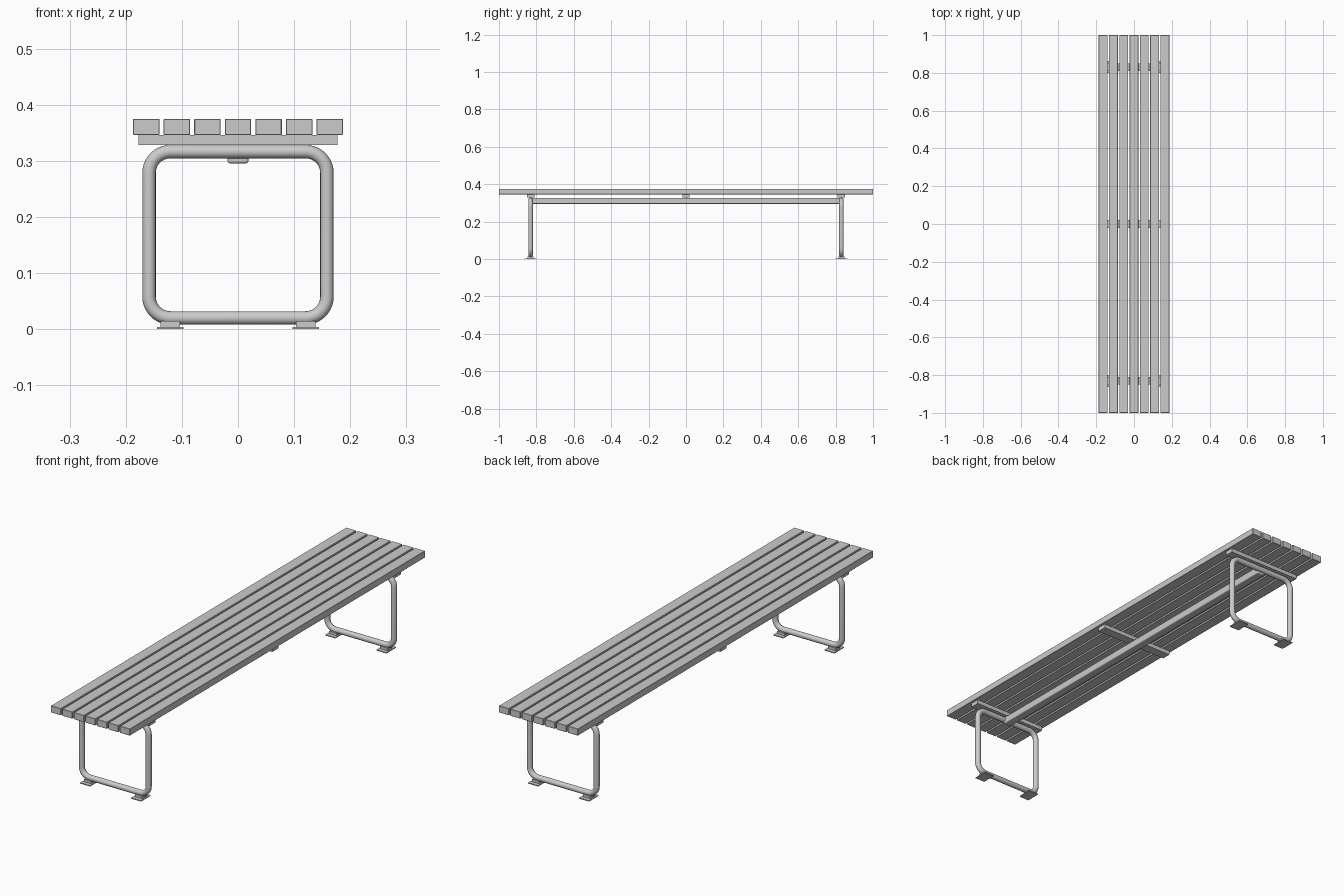
import bpy, bmesh, math

if "Cube" in bpy.data.objects:
    bpy.data.objects.remove(bpy.data.objects["Cube"])

FRAME_Y = 0.831


def box(name, x, y, z, bevel=0.0, segments=1):
    """Box from (min, max) ranges, with optional rounded edges."""
    bm = bmesh.new()
    bmesh.ops.create_cube(bm, size=1)
    for v in bm.verts:
        v.co = [lo + (c + 0.5) * (hi - lo) for c, (lo, hi) in zip(v.co, (x, y, z))]
    mesh = bpy.data.meshes.new(name)
    bm.to_mesh(mesh)
    bm.free()
    ob = bpy.data.objects.new(name, mesh)
    bpy.context.collection.objects.link(ob)
    if bevel:
        mod = ob.modifiers.new("rounding", 'BEVEL')
        mod.width = bevel
        mod.segments = segments
    return ob


def smooth(ob, angle=35):
    bpy.ops.object.select_all(action='DESELECT')
    ob.select_set(True)
    bpy.context.view_layer.objects.active = ob
    if ob.type == 'CURVE':
        bpy.ops.object.convert(target='MESH')
    bpy.ops.object.shade_smooth_by_angle(angle=math.radians(angle))


def tube_loop(name, y, half_x, z0, z1, corner, radius):
    """Closed rounded-rectangle tube in the xz plane."""
    pts = []
    corners = [(half_x - corner, z1 - corner, 0), (corner - half_x, z1 - corner, 90),
               (corner - half_x, z0 + corner, 180), (half_x - corner, z0 + corner, 270)]
    for cx, cz, start in corners:
        for i in range(11):
            a = math.radians(start + 9 * i)
            pts.append((cx + corner * math.cos(a), y, cz + corner * math.sin(a), 1))
    curve = bpy.data.curves.new(name, 'CURVE')
    curve.dimensions = '3D'
    curve.bevel_depth = radius
    curve.bevel_resolution = 6
    spline = curve.splines.new('POLY')
    spline.points.add(len(pts) - 1)
    for p, co in zip(spline.points, pts):
        p.co = co
    spline.use_cyclic_u = True
    ob = bpy.data.objects.new(name, curve)
    bpy.context.collection.objects.link(ob)
    smooth(ob)


# Seven seat slats
for i in range(7):
    cx = (i - 3) * 0.0545
    box(f"seat_slat_{i + 1}", (cx - 0.0235, cx + 0.0235), (-1, 1), (0.346, 0.375), 0.001)

# Cross bars under the slats
for label, y in (("front", -FRAME_Y), ("middle", 0), ("back", FRAME_Y)):
    box(f"{label}_cross_bar", (-0.177, 0.177), (y - 0.02, y + 0.02), (0.3285, 0.346))

# Long rail joining the two leg frames
rail = box("long_rail", (-0.0185, 0.0185), (-FRAME_Y, FRAME_Y), (0.2955, 0.327), 0.004, 3)
smooth(rail)

# Tubular leg frames with foot plates
for label, y in (("front", -FRAME_Y), ("back", FRAME_Y)):
    tube_loop(f"{label}_leg_frame", y, 0.1585, 0.02, 0.3165, 0.038, 0.012)
    for side, x in (("left", -0.121), ("right", 0.121)):
        box(f"{label}_{side}_foot_plate", (x - 0.0235, x + 0.0235),
            (y - 0.032, y + 0.032), (0, 0.004))
        box(f"{label}_{side}_foot_block", (x - 0.0175, x + 0.0175),
            (y - 0.016, y + 0.016), (0.004, 0.015))
